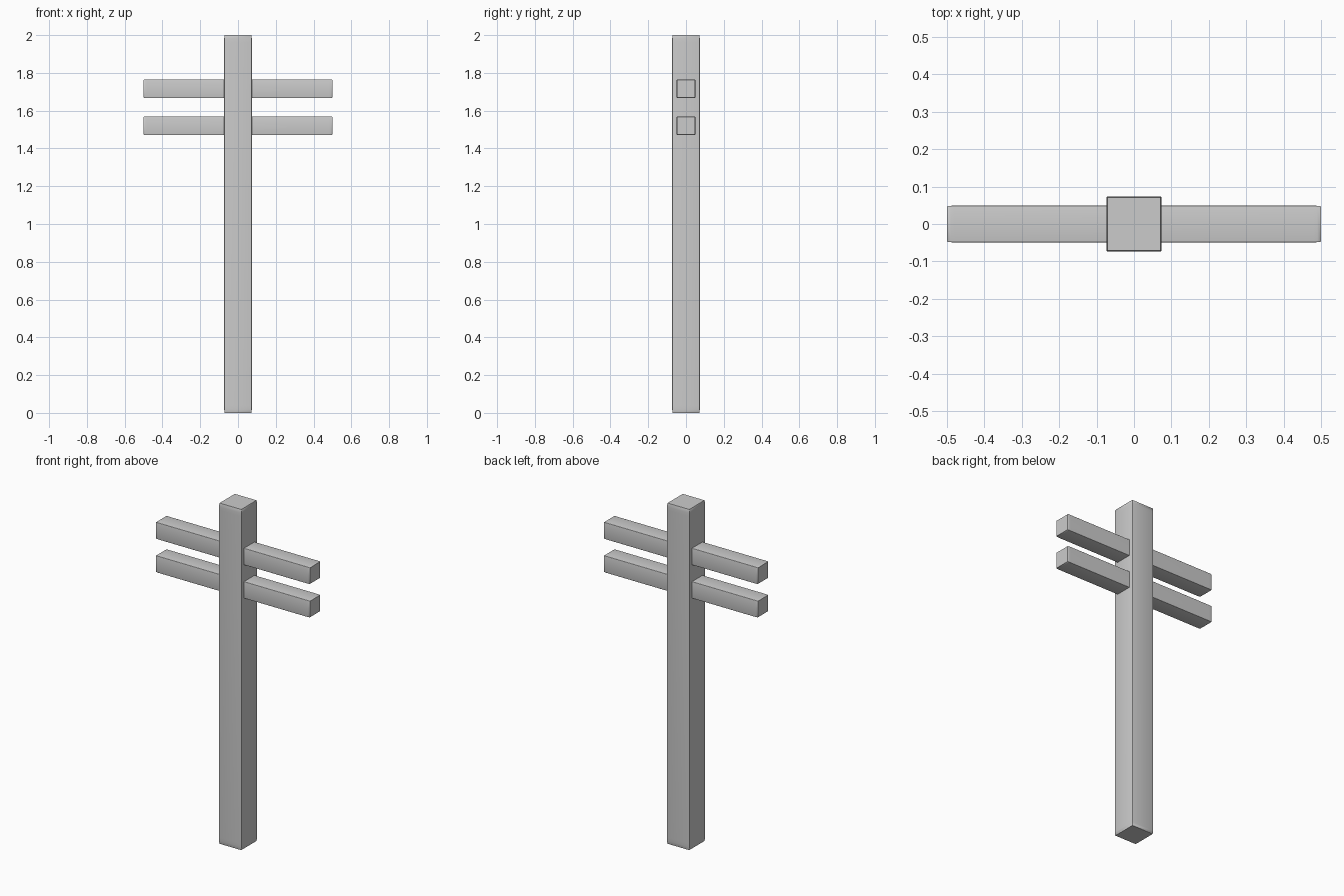
import bpy, bmesh, math

if "Cube" in bpy.data.objects:
    bpy.data.objects.remove(bpy.data.objects["Cube"])


def timber(name, size, centre, bevel=0.04):
    """Softened unit block stretched to size, so its rounding stretches along the length."""
    bm = bmesh.new()
    bmesh.ops.create_cube(bm, size=2)
    bmesh.ops.bevel(bm, geom=bm.edges[:], offset=bevel, segments=3,
                    profile=0.5, affect='EDGES')
    bmesh.ops.scale(bm, vec=[s / 2 for s in size], verts=bm.verts)
    bmesh.ops.translate(bm, vec=centre, verts=bm.verts)
    bmesh.ops.recalc_face_normals(bm, faces=bm.faces)
    mesh = bpy.data.meshes.new(name)
    bm.to_mesh(mesh)
    bm.free()
    obj = bpy.data.objects.new(name, mesh)
    bpy.context.collection.objects.link(obj)
    bpy.ops.object.select_all(action='DESELECT')
    obj.select_set(True)
    bpy.context.view_layer.objects.active = obj
    bpy.ops.object.shade_smooth_by_angle(angle=math.radians(40))
    return obj


# Upright post
timber("post", (0.147, 0.147, 2.0), (0, 0, 1.0))

# Two crossbars passing through the post
for name, z in (("lower_crossbar", 1.52), ("upper_crossbar", 1.716)):
    timber(name, (1.0, 0.098, 0.098), (0, 0, z))
